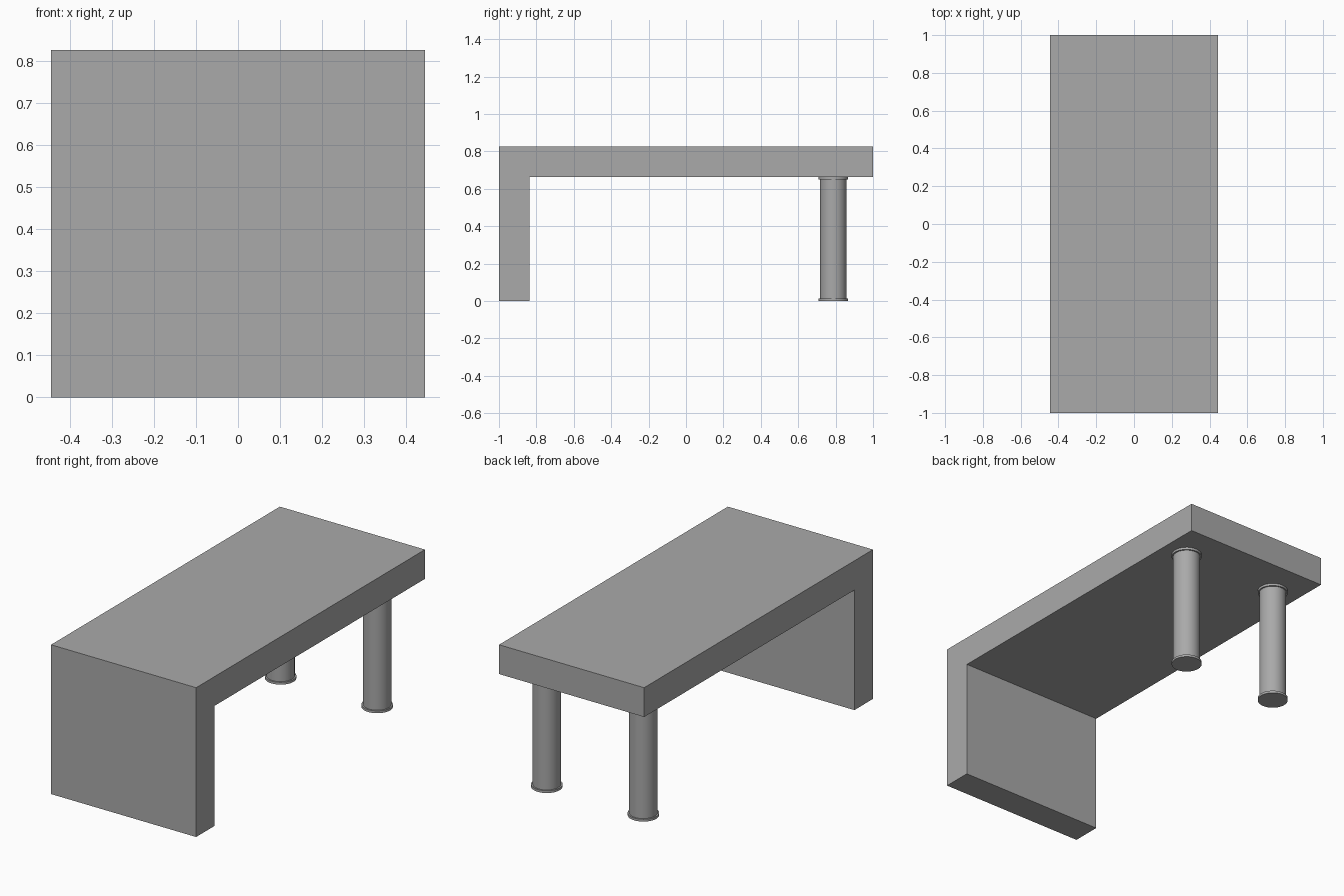
import bpy
import bmesh
import math

cube = bpy.data.objects.get("Cube")
if cube:
    bpy.data.objects.remove(cube, do_unlink=True)

grey = bpy.data.materials.new("mid grey")
grey.use_nodes = True
colour = (0.4, 0.4, 0.4, 1)
grey.diffuse_color = colour
grey.node_tree.nodes["Principled BSDF"].inputs["Base Color"].default_value = colour

HALF_WIDTH = 0.444
TOP = 0.826
THICK = 0.162
UNDER = TOP - THICK


def add_object(name, bm):
    bmesh.ops.recalc_face_normals(bm, faces=bm.faces)
    mesh = bpy.data.meshes.new(name)
    bm.to_mesh(mesh)
    bm.free()
    mesh.materials.append(grey)
    obj = bpy.data.objects.new(name, mesh)
    bpy.context.collection.objects.link(obj)
    return obj


# Desk top and front panel: one L-shaped side profile extruded across the width
profile = [(-1, 0), (-1 + THICK, 0), (-1 + THICK, UNDER),
           (1, UNDER), (1, TOP), (-1, TOP)]
bm = bmesh.new()
side = bm.faces.new([bm.verts.new((-HALF_WIDTH, y, z)) for y, z in profile])
extruded = bmesh.ops.extrude_face_region(bm, geom=[side])["geom"]
bmesh.ops.translate(bm, vec=(2 * HALF_WIDTH, 0, 0),
                    verts=[v for v in extruded if isinstance(v, bmesh.types.BMVert)])
add_object("desk_top_and_front_panel", bm)


# Round legs: a shaft with a thin flange at each end, lathed from a profile
def add_leg(name, x, y, shaft=0.071, flange=0.079, lip=0.013):
    outline = [(0, 0), (flange, 0), (flange, lip), (shaft, lip),
               (shaft, UNDER - lip), (flange, UNDER - lip), (flange, UNDER), (0, UNDER)]
    bm = bmesh.new()
    verts = [bm.verts.new((r, 0, z)) for r, z in outline]
    edges = [bm.edges.new(pair) for pair in zip(verts, verts[1:])]
    bmesh.ops.spin(bm, geom=verts + edges, cent=(0, 0, 0), axis=(0, 0, 1),
                   angle=2 * math.pi, steps=40)
    bmesh.ops.remove_doubles(bm, verts=bm.verts, dist=0.0001)
    leg = add_object(name, bm)
    leg.location = (x, y, 0)
    bpy.ops.object.select_all(action="DESELECT")
    leg.select_set(True)
    bpy.context.view_layer.objects.active = leg
    bpy.ops.object.shade_smooth_by_angle(angle=math.radians(30))


add_leg("left_back_leg", 0.3, 0.788)
add_leg("right_back_leg", -0.291, 0.788)
